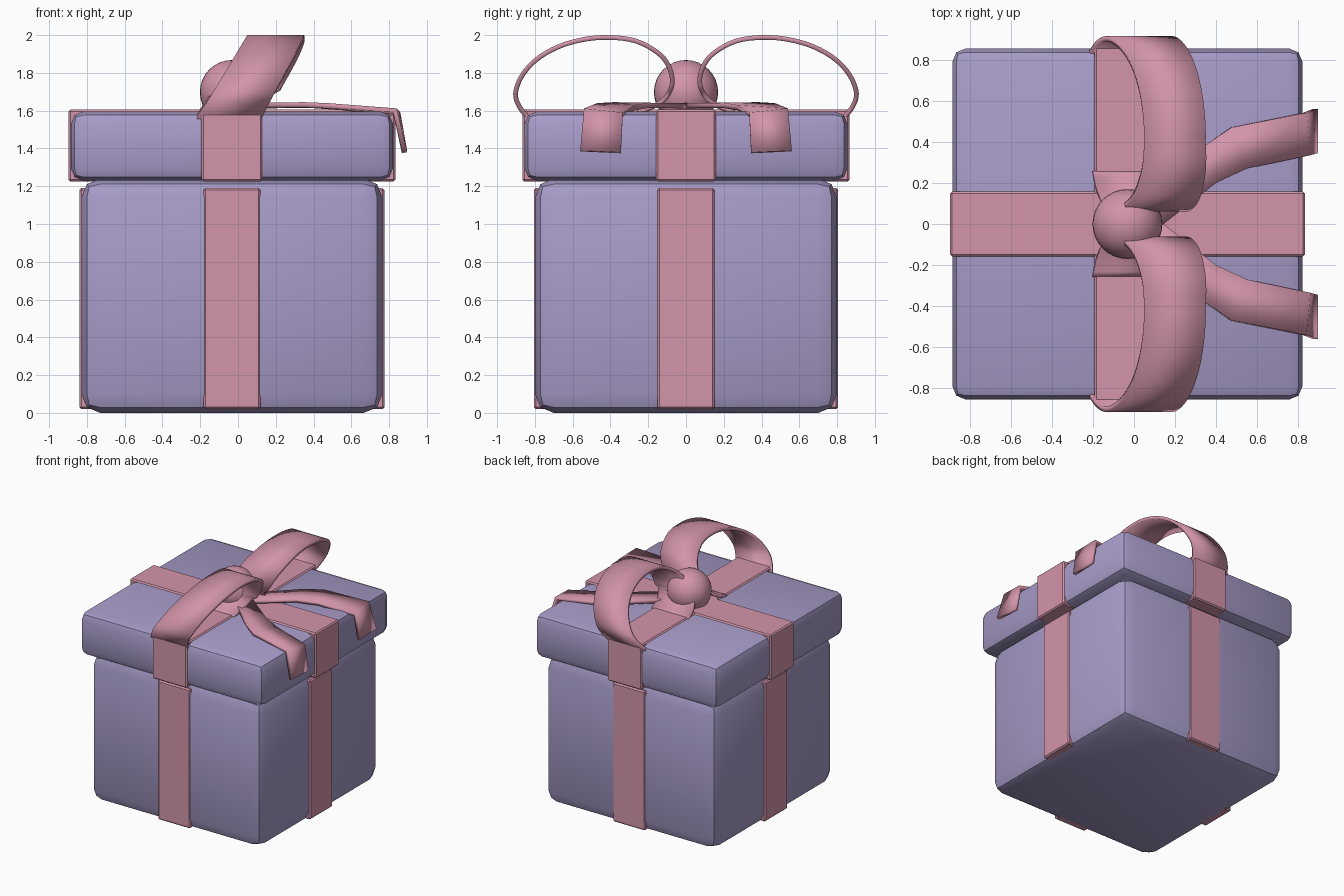
import bpy, bmesh, math
from mathutils import Vector

if "Cube" in bpy.data.objects:
    bpy.data.objects.remove(bpy.data.objects["Cube"])


def material(name, color):
    m = bpy.data.materials.new(name)
    m.diffuse_color = (*color, 1)
    m.use_nodes = True
    m.node_tree.nodes["Principled BSDF"].inputs["Base Color"].default_value = m.diffuse_color
    return m


PURPLE = material("soft purple", (0.39, 0.33, 0.58))
PINK = material("dusty pink", (0.65, 0.30, 0.40))
CX = -0.032  # box centre in x


def finish(ob, mat, angle=30):
    ob.data.materials.append(mat)
    bpy.ops.object.select_all(action='DESELECT')
    ob.select_set(True)
    bpy.context.view_layer.objects.active = ob
    bpy.ops.object.shade_smooth_by_angle(angle=math.radians(angle))


def block(name, sx, sy, z0, z1, bevel, segments, mat):
    bm = bmesh.new()
    bmesh.ops.create_cube(bm, size=1)
    for v in bm.verts:
        v.co = Vector((CX + v.co.x * sx, v.co.y * sy, z0 + (v.co.z + 0.5) * (z1 - z0)))
    bmesh.ops.bevel(bm, geom=bm.edges[:], offset=bevel, segments=segments,
                    profile=0.5, affect='EDGES')
    me = bpy.data.meshes.new(name)
    bm.to_mesh(me)
    bm.free()
    ob = bpy.data.objects.new(name, me)
    bpy.context.collection.objects.link(ob)
    finish(ob, mat)


def band(name, left, right, side, thickness, angle):
    """Ribbon between two rails, thickened towards its inner side."""
    n = len(left)
    verts = [(x, y * side, z) for x, y, z in left + right]
    faces = [(i, i + 1, n + i + 1, n + i) for i in range(n - 1)]
    if side < 0:
        faces = [f[::-1] for f in faces]
    me = bpy.data.meshes.new(name)
    me.from_pydata(verts, [], faces)
    ob = bpy.data.objects.new(name, me)
    bpy.context.collection.objects.link(ob)
    mod = ob.modifiers.new("thickness", 'SOLIDIFY')
    mod.thickness = thickness
    mod.offset = -1
    finish(ob, PINK, angle)


def smooth_path(pts, steps=4):
    """Catmull-Rom curve through 2D points."""
    p = [Vector(q) for q in pts]
    p = [2 * p[0] - p[1]] + p + [2 * p[-1] - p[-2]]
    out = []
    for a, b, c, d in zip(p, p[1:], p[2:], p[3:]):
        for k in range(steps):
            t = k / steps
            out.append(0.5 * (2 * b + (c - a) * t + (2 * a - 5 * b + 4 * c - d) * t * t
                              + (3 * b - a - 3 * c + d) * t ** 3))
    return out + [p[-2]]


# Box and lid
block("box_body", 1.595, 1.60, 0.0, 1.24, 0.10, 2, PURPLE)
block("lid", 1.705, 1.71, 1.23, 1.595, 0.065, 2, PURPLE)

# Wrapped ribbons
block("body_ribbon_across", 1.615, 0.30, 0.02, 1.19, 0.01, 1, PINK)
block("body_ribbon_front_back", 0.30, 1.61, 0.02, 1.19, 0.01, 1, PINK)
block("lid_ribbon_across", 1.73, 0.315, 1.225, 1.605, 0.01, 1, PINK)
block("lid_ribbon_front_back", 0.32, 1.73, 1.225, 1.605, 0.01, 1, PINK)

# Bow loops: open oval in y-z, leaning towards +x with height
oval = smooth_path([(0.83, 1.54), (0.89, 1.61), (0.915, 1.69), (0.88, 1.79), (0.80, 1.88),
                    (0.68, 1.95), (0.54, 1.99), (0.40, 2.0), (0.26, 1.98), (0.14, 1.915),
                    (0.08, 1.84), (0.06, 1.75), (0.09, 1.67), (0.15, 1.62), (0.25, 1.58)])
near = [(-0.215 + 0.6 * (z - 1.56), y, z) for y, z in oval]
far = [(0.125 + 0.51 * (z - 1.56) + 0.03 * max(0, 1 - y / 0.4) * (z > 1.7), y, z)
       for y, z in oval]

# Ribbon tails: across the lid, then folded over its edge
outer = [(0.0, 0.06, 1.64), (0.35, 0.385, 1.645), (0.475, 0.47, 1.64),
         (0.84, 0.54, 1.612), (0.895, 0.56, 1.39)]
inner = [(0.08, -0.05, 1.64), (0.40, 0.20, 1.642), (0.55, 0.27, 1.63),
         (0.86, 0.335, 1.59), (0.895, 0.345, 1.38)]

for label, side in (("back", 1), ("front", -1)):
    band("bow_loop_" + label, near, far, side, 0.025, 40)
    band("bow_tail_" + label, inner, outer, side, 0.028, 15)

# Knot
bpy.ops.mesh.primitive_uv_sphere_add(segments=32, ring_count=16, radius=0.17,
                                     location=(-0.032, 0, 1.698))
knot = bpy.context.object
knot.name = "bow_knot"
finish(knot, PINK)
